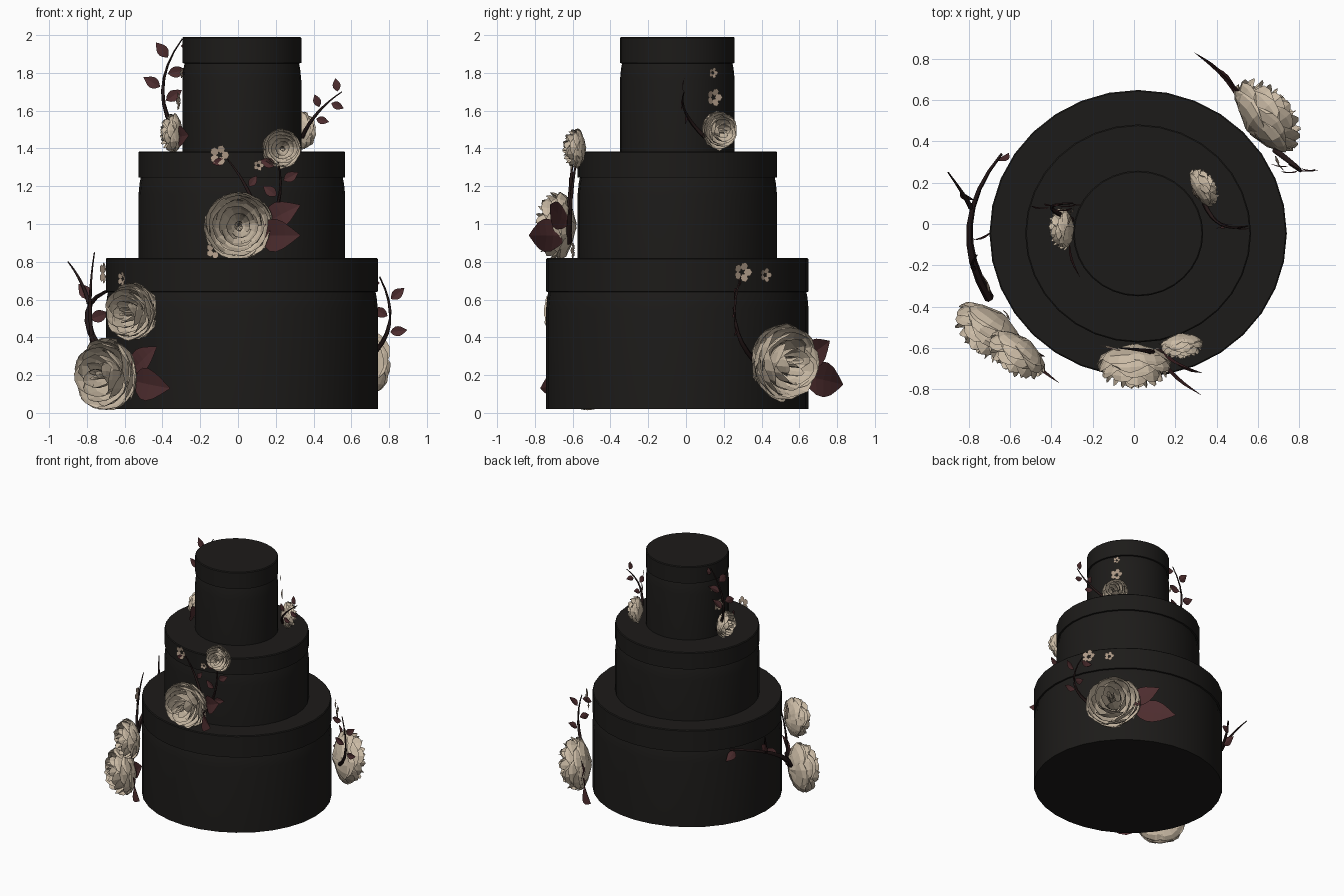
import bpy, bmesh, math, random
from mathutils import Vector

if "Cube" in bpy.data.objects:
    bpy.data.objects.remove(bpy.data.objects["Cube"])

random.seed(4)
AXIS = Vector((.02, -.046, 0))


def material(name, *rgb):
    m = bpy.data.materials.new(name)
    m.diffuse_color = (*rgb, 1)
    m.use_nodes = True
    m.node_tree.nodes["Principled BSDF"].inputs["Base Color"].default_value = m.diffuse_color
    return m


BLACK = material("black_icing", .012, .011, .010)
CREAM = material("cream_petal", .60, .50, .38)
LEAF = material("dark_red_leaf", .075, .026, .028)
STEM = material("dark_stem", .018, .009, .009)
TAN = material("tan_blossom", .42, .32, .24)


def finish(bm, name, mat, smooth=None):
    me = bpy.data.meshes.new(name)
    bm.to_mesh(me)
    bm.free()
    ob = bpy.data.objects.new(name, me)
    bpy.context.collection.objects.link(ob)
    me.materials.append(mat)
    if smooth:
        bpy.context.view_layer.objects.active = ob
        ob.select_set(True)
        bpy.ops.object.shade_smooth_by_angle(angle=math.radians(smooth))
        ob.select_set(False)


def loft(bm, rows, closed=False):
    """Join rows of points with quads; closed rows also get end caps."""
    vs = [[bm.verts.new(p) for p in r] for r in rows]
    n = len(vs[0])
    for a, b in zip(vs, vs[1:]):
        for i in range(n if closed else n - 1):
            j = (i + 1) % n
            bm.faces.new((a[i], a[j], b[j], b[i]))
    if closed:
        bm.faces.new(vs[0][::-1])
        bm.faces.new(vs[-1])


def polar(deg, r=1.0):
    a = math.radians(deg)
    return Vector((math.cos(a), math.sin(a), 0)) * r


def tier(name, r, z0, seam, z1):
    """Slightly oval cylinder with a shallow groove under its lid band."""
    prof = [(r, z0), (r, seam - .09), (r - .006, seam - .03), (r - .012, seam),
            (r, seam + .002), (r, z1 - .006), (r - .006, z1)]
    bm = bmesh.new()
    loft(bm, [[AXIS + Vector((p.x, p.y * .965, z)) for p in (polar(360 * i / 32, q) for i in range(32))]
              for q, z in prof], True)
    finish(bm, name, BLACK, 35)


def rose(name, azimuth, dist, z, r, face):
    """Rings of cupped petals, open outside and upright in the middle."""
    base = AXIS + polar(azimuth, dist) + Vector((0, 0, z))
    q = polar(face).to_track_quat('Z', 'Y')
    bm = bmesh.new()
    for k in range(7):
        rm = 1.03 * math.cos(k * .24)
        hm = 1.24 - .66 * (1 - k / 6) ** 2
        n = 6 - k // 2
        for i in range(n):
            a0 = 2 * math.pi * (i + random.uniform(-.12, .12)) / n + k * .7
            tilt = random.uniform(-.06, .06)
            rows = []
            for t in (.05, .35, .65, .88, 1):
                row = []
                for s in (-1, -.5, 0, .5, 1):
                    u = t * (1 - .16 * s * s) if t > .6 else t
                    rho = rm * math.sin(min(u * 1.75, math.pi / 2)) + tilt * t * s
                    rho *= random.uniform(.965, 1.025)
                    h = hm * u ** 1.3 + random.uniform(-.025, .025)
                    a = a0 + s * math.pi / n * 1.3 * (.7 if t == 1 else 1)
                    row.append(base + q @ Vector((rho * math.cos(a), rho * math.sin(a), h)) * r)
                rows.append(row)
            loft(bm, rows)
    finish(bm, name, CREAM)


def leaf(name, b, d, normal, ratio=.6):
    """Pointed leaf of length d from b, folded along its middle rib."""
    width = d.length * ratio
    side = d.cross(normal).normalized() * width / 2
    bm = bmesh.new()
    rows = []
    for i in range(7):
        u = i / 6
        w = max(.03, math.sin(math.pi * u ** .85))
        mid = b + d * u + normal * width * .2 * w
        rows.append([mid - side * w, mid - normal * width * .1 * w, mid + side * w])
    loft(bm, rows)
    finish(bm, name, LEAF)


def branch(name, a, b, c, r, leaves=0, size=.1):
    """Tapered tube on a curved path, with leaves on alternate sides."""
    a, b, c = Vector(a), Vector(b), Vector(c)
    front = Vector((0, -1, 0))

    def at(t):
        return a * (1 - t) ** 2 + b * 2 * t * (1 - t) + c * t * t

    def tangent(t):
        return ((b - a) * (1 - t) + (c - b) * t).normalized()

    bm = bmesh.new()
    rows = []
    for i in range(9):
        t = i / 8
        q = tangent(t).to_track_quat('Z', 'Y')
        rows.append([at(t) + q @ polar(60 * k, r * (1 - .75 * t)) for k in range(6)])
    loft(bm, rows, True)
    finish(bm, name, STEM, 60)
    for i in range(leaves):
        t = .4 + .55 * i / max(1, leaves - 1)
        side = tangent(t).cross(front).normalized() * (-1) ** i
        leaf(f"{name}_leaf_{i + 1}", at(t) + side * .015,
             (side + tangent(t) * .5).normalized() * size, front)


def blossom(name, azimuth, dist, z, r):
    """Small flat five-petal flower against a wall."""
    c = AXIS + polar(azimuth, dist) + Vector((0, 0, z))
    q = polar(azimuth).to_track_quat('Z', 'Y')
    bm = bmesh.new()
    for k in range(5):
        ring = []
        for j in range(6):
            p = polar(72 * k, .58) + polar(72 * k + 60 * j, .42)
            ring.append(bm.verts.new(c + q @ (p + Vector((0, 0, p.length * .3))) * r))
        bm.faces.new(ring)
    finish(bm, name, TAN)


# cake tiers
tier("bottom_tier", .72, .02, .64, .82)
tier("middle_tier", .547, .815, 1.245, 1.385)
tier("top_tier", .315, 1.38, 1.85, 1.99)

# roses: azimuth, distance, height, radius, facing angle
rose("left_large_rose", 211, .76, .20, .185, 231)
rose("left_upper_rose", 224, .74, .535, .15, 234)
rose("front_large_rose", 268, .535, .99, .175, 270)
rose("front_upper_rose", 293, .525, 1.40, .10, 276)
rose("right_large_rose", 43, .725, .27, .20, 39)
rose("top_right_rose", 36, .33, 1.495, .098, 30)
rose("top_left_rose", 175, .31, 1.48, .10, 184)

# large leaves beside the roses: base, then tip
for name, b, t in (("left_leaf_low", (-.55, -.55, .17), (-.36, -.77, .13)),
                   ("left_leaf_high", (-.56, -.53, .22), (-.43, -.64, .35)),
                   ("front_leaf_low", (.12, -.62, .94), (.33, -.83, .94)),
                   ("front_leaf_high", (.14, -.61, 1.0), (.33, -.72, 1.10)),
                   ("right_leaf_low", (.50, .60, .20), (.29, .83, .15)),
                   ("right_leaf_high", (.52, .58, .26), (.39, .76, .38)),
                   ("top_left_leaf", (-.31, -.08, 1.46), (-.26, -.26, 1.47))):
    d = Vector(t) - Vector(b)
    out = d.cross(Vector((0, 0, 1))).normalized()
    if out.dot(Vector((b[0], b[1], 0))) < 0:
        out = -out
    leaf(name, Vector(b), d, out)

# branches: start, bend, end, thickness, leaf count, leaf length
branch("left_branch", (-.70, -.36, .28), (-.92, 0, .6), (-.64, .34, .66), .024, 3, .11)
branch("left_twig", (-.77, -.22, .36), (-.80, -.2, .6), (-.76, -.15, .85), .013)
branch("left_rear_twig", (-.79, .08, .58), (-.82, .14, .7), (-.90, .25, .80), .013)
branch("front_branch", (.10, -.62, .9), (.27, -.62, 1.1), (.21, -.58, 1.34), .016, 4, .09)
branch("front_side_branch", (.09, -.62, 1.08), (.05, -.61, 1.22), (-.07, -.6, 1.36), .013, 2, .07)
branch("right_branch", (.68, .36, .28), (.89, .2, .45), (.75, .29, .72), .015, 4, .09)
branch("top_left_branch", (-.30, .02, 1.44), (-.5, .1, 1.7), (-.295, .1, 1.98), .014, 5, .10)
branch("top_right_branch", (.34, .1, 1.46), (.4, -.05, 1.6), (.55, -.01, 1.7), .012, 4, .07)

# small blossoms: azimuth, distance, height, radius
for i, spec in enumerate(((258, .56, 1.365, .055), (279, .56, 1.31, .03), (255, .56, .86, .045),
                          (199, .76, .74, .06), (212, .74, .71, .04), (27, .75, .745, .055),
                          (39, .735, .73, .04), (35, .33, 1.67, .05), (35, .325, 1.8, .03),
                          (168, .33, 1.65, .05), (160, .33, 1.8, .03))):
    blossom(f"blossom_{i + 1}", *spec)
